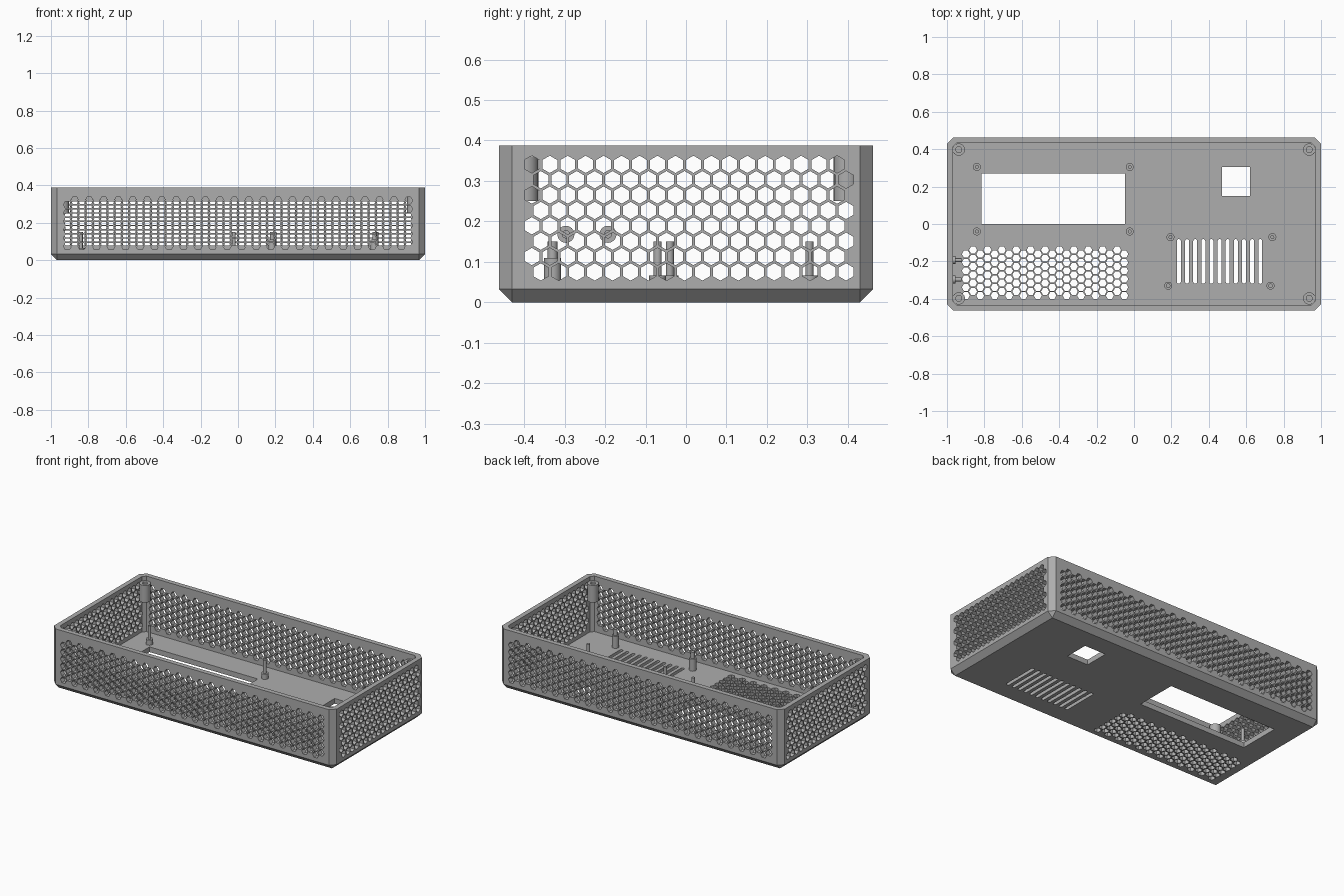
import bpy, bmesh, math
from mathutils import Vector, Matrix

if "Cube" in bpy.data.objects:
    bpy.data.objects.remove(bpy.data.objects["Cube"], do_unlink=True)

HX, HY, TOP = 1.0, 0.463, 0.388      # half sizes and height
WALL, BEVEL = 0.031, 0.033
PITCH, HEX_R = 0.0444, 0.0214        # honeycomb spacing and hole radius
ROW = 0.0385

grey = bpy.data.materials.new("grey_plastic")
grey.use_nodes = True
grey.diffuse_color = (0.42, 0.42, 0.42, 1)
grey.node_tree.nodes["Principled BSDF"].inputs["Base Color"].default_value = (0.42, 0.42, 0.42, 1)


def make_object(name, bm):
    bmesh.ops.recalc_face_normals(bm, faces=bm.faces)
    mesh = bpy.data.meshes.new(name)
    bm.to_mesh(mesh)
    bm.free()
    mesh.materials.append(grey)
    obj = bpy.data.objects.new(name, mesh)
    bpy.context.collection.objects.link(obj)
    return obj


def octagon(hx, hy, c, z):
    pts = []
    for sx in (-1, 1):
        for sy in (-1, 1):
            pts += [(sx * hx, sy * (hy - c), z), (sx * (hx - c), sy * hy, z)]
    return pts


def hull(name, points):
    bm = bmesh.new()
    for p in points:
        bm.verts.new(p)
    bmesh.ops.convex_hull(bm, input=bm.verts)
    bmesh.ops.dissolve_limit(bm, angle_limit=0.01, verts=bm.verts, edges=bm.edges)
    return make_object(name, bm)


def prism(bm, centre, axis, outline, depth):
    """Extrude a flat outline through a wall; axis is the wall's normal."""
    def place(u, v, w):
        offset = {"x": (w, u, v), "y": (u, w, v), "z": (u, v, w)}[axis]
        return Vector(centre) + Vector(offset)
    a = [bm.verts.new(place(u, v, -depth)) for u, v in outline]
    b = [bm.verts.new(place(u, v, depth)) for u, v in outline]
    bm.faces.new(a)
    bm.faces.new(b[::-1])
    n = len(a)
    for i in range(n):
        bm.faces.new((a[i], b[i], b[(i + 1) % n], a[(i + 1) % n]))


def box_outline(w, h):
    return [(-w, -h), (w, -h), (w, h), (-w, h)]


def hexagon(turn):
    return [(HEX_R * math.cos(math.radians(60 * i + turn)),
             HEX_R * math.sin(math.radians(60 * i + turn))) for i in range(6)]


def cut(target, cutter):
    cutter.hide_render = True
    mod = target.modifiers.new("cut", "BOOLEAN")
    mod.operation = "DIFFERENCE"
    mod.solver = "MANIFOLD"
    mod.object = cutter
    bpy.context.view_layer.update()
    deps = bpy.context.evaluated_depsgraph_get()
    mesh = bpy.data.meshes.new_from_object(target.evaluated_get(deps))
    target.modifiers.clear()
    target.data = mesh
    bpy.data.objects.remove(cutter, do_unlink=True)


def lathe(name, profile, loc, axis="z", closed=False, steps=24):
    bm = bmesh.new()
    vs = [bm.verts.new((r, 0, z)) for r, z in profile]
    es = [bm.edges.new(pair) for pair in zip(vs, vs[1:])]
    if closed:
        es.append(bm.edges.new((vs[-1], vs[0])))
    bmesh.ops.spin(bm, geom=vs + es, cent=(0, 0, 0), axis=(0, 0, 1),
                   angle=2 * math.pi, steps=steps)
    bmesh.ops.remove_doubles(bm, verts=bm.verts, dist=0.0005)
    if axis == "x":
        bmesh.ops.rotate(bm, verts=bm.verts, matrix=Matrix.Rotation(math.pi / 2, 3, "Y"))
    bmesh.ops.translate(bm, verts=bm.verts, vec=loc)
    obj = make_object(name, bm)
    for poly in obj.data.polygons:
        poly.use_smooth = True
    obj.data.set_sharp_from_angle(angle=math.radians(40))
    return obj


# Open tray with bevelled bottom and corners
bottom = [(sx * (HX - BEVEL), sy * (HY - BEVEL), 0) for sx in (-1, 1) for sy in (-1, 1)]
case = hull("case", bottom + octagon(HX, HY, BEVEL, BEVEL) + octagon(HX, HY, BEVEL, TOP))
cavity = octagon(HX - WALL, HY - WALL, 0.02, BEVEL) + octagon(HX - WALL, HY - WALL, 0.02, TOP + 0.1)
cut(case, hull("cavity_cutter", cavity))

# Honeycomb in the front and back walls
bm = bmesh.new()
for side in (-1, 1):
    for i in range(48):
        x = (i - 23.5) * 0.0388
        shift = (i % 2 if side < 0 else 1 - i % 2) * PITCH / 2
        for k in range(6):
            prism(bm, (x, side * (HY - WALL / 2), 0.0745 + shift + k * PITCH), "y", hexagon(0), 0.03)

# Honeycomb in the end walls
for side in (-1, 1):
    for j in range(8):
        for k in range(18):
            y = -0.359 - (j % 2) * PITCH / 2 + k * PITCH
            prism(bm, (side * (HX - WALL / 2), y, 0.075 + j * 0.038), "x", hexagon(30), 0.03)

# Honeycomb in the floor
for i in range(23):
    for k in range(6):
        y = -0.383 + (i % 2) * PITCH / 2 + k * PITCH
        prism(bm, (-0.899 + i * ROW, y, 0.02), "z", hexagon(0), 0.04)

# Screen window, square window and vent slots
prism(bm, (-0.432, 0.135, 0.02), "z", box_outline(0.383, 0.135), 0.04)
prism(bm, (0.545, 0.228, 0.02), "z", box_outline(0.075, 0.078), 0.04)
for i in range(11):
    slot = [(0.0105 * math.cos(a), 0.0105 * math.sin(a) + (0.109 if s == 0 else -0.109))
            for s in (0, 1) for a in [math.pi * (s + t / 6) for t in range(7)]]
    prism(bm, (0.24 + i * 0.0435, -0.2, 0.02), "z", slot, 0.04)
cut(case, make_object("hole_cutter", bm))

# Socket opening in the right-hand end wall
bm = bmesh.new()
prism(bm, (-HX + WALL / 2, -0.245, 0.125), "x", box_outline(0.036, 0.015), 0.03)
cut(case, make_object("socket_cutter", bm))

# Lid screw posts in the corners
for sx in (-1, 1):
    for sy in (-1, 1):
        lathe("lid_post", [(0.016, 0.25), (0.033, 0.25), (0.033, 0.36), (0.016, 0.36)],
              (sx * 0.937, sy * 0.398, 0), closed=True)

# Floor standoffs: a base with a thin pin, or a thick column with a pin
low_pin = [(0, 0.03), (0.021, 0.03), (0.021, 0.066), (0.01, 0.066), (0.01, 0.15), (0, 0.15)]
tall_pin = [(0, 0.03), (0.021, 0.03), (0.021, 0.11), (0.012, 0.11), (0.012, 0.15), (0, 0.15)]
for x in (-0.84, -0.023):
    for y in (0.305, -0.04):
        lathe("screen_standoff", low_pin, (x, y, 0))
for x, y in ((0.195, -0.07), (0.74, -0.07)):
    lathe("board_standoff", low_pin, (x, y, 0))
for x, y in ((0.183, -0.33), (0.73, -0.33)):
    lathe("board_standoff", tall_pin, (x, y, 0))

# Socket pegs on the inside of the end wall
peg = [(0, 0), (0.021, 0), (0.021, 0.018), (0.01, 0.018), (0.01, 0.052), (0, 0.052)]
for y in (-0.297, -0.193):
    lathe("socket_peg", peg, (-HX + WALL - 0.004, y, 0.168), axis="x")
